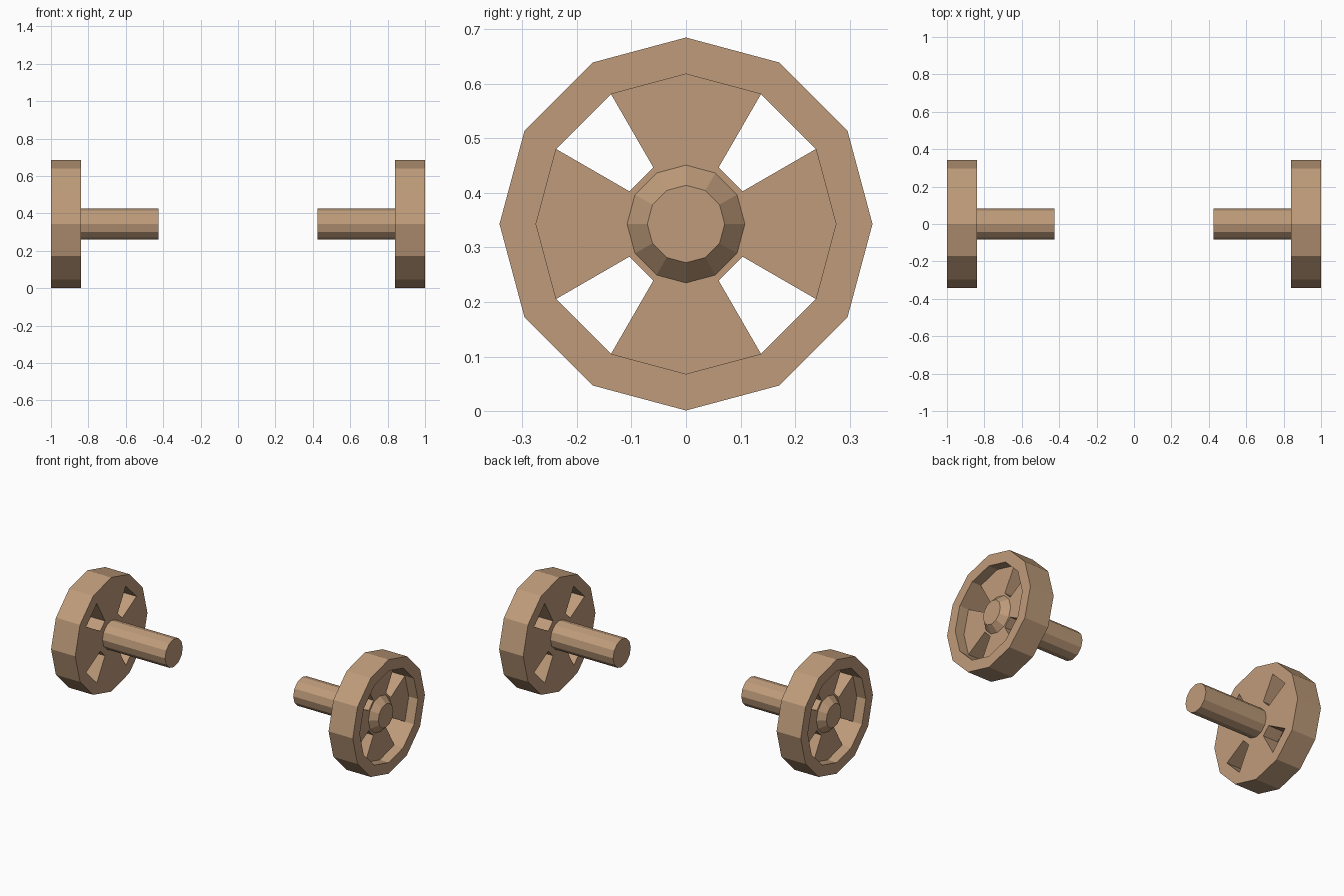
import bpy, bmesh, math

if "Cube" in bpy.data.objects:
    bpy.data.objects.remove(bpy.data.objects["Cube"])

SIDES = 12
CENTRE_Z = 0.343

wood = bpy.data.materials.new("tan_wood")
wood.diffuse_color = (0.52, 0.33, 0.195, 1.0)
wood.use_nodes = True
wood.node_tree.nodes["Principled BSDF"].inputs["Base Color"].default_value = wood.diffuse_color


def ring(bm, x, r):
    """A 12-sided ring of vertices around the x axis, one corner straight up."""
    return [bm.verts.new((x, r * math.sin(a), CENTRE_Z + r * math.cos(a)))
            for a in (i * math.tau / SIDES for i in range(SIDES))]


def strip(bm, a, b, segments=range(SIDES)):
    """Quads joining two rings over the chosen segments."""
    for i in segments:
        j = (i + 1) % SIDES
        bm.faces.new((a[i], a[j], b[j], b[i]))


def finish(bm, name):
    bmesh.ops.recalc_face_normals(bm, faces=bm.faces)
    mesh = bpy.data.meshes.new(name)
    bm.to_mesh(mesh)
    bm.free()
    mesh.materials.append(wood)
    bpy.context.collection.objects.link(bpy.data.objects.new(name, mesh))


def turned(name, side, profile):
    """Capped solid turned around the x axis from (x, radius) points."""
    bm = bmesh.new()
    rings = [ring(bm, side * x, r) for x, r in profile]
    for a, b in zip(rings, rings[1:]):
        strip(bm, a, b)
    bm.faces.new(rings[0])
    bm.faces.new(rings[-1])
    finish(bm, name)


def wheel(name, side, back=0.84, web=0.94, front=1.0):
    """Rim with a recessed web, pierced by four windows between the spokes."""
    bm = bmesh.new()
    spokes = [i for i in range(SIDES) if i % 3 != 1]
    windows = [i for i in range(SIDES) if i % 3 == 1]
    back_in, back_mid, back_out = [ring(bm, side * back, r) for r in (0.12, 0.275, 0.342)]
    web_in, web_mid = [ring(bm, side * web, r) for r in (0.12, 0.275)]
    front_mid, front_out = [ring(bm, side * front, r) for r in (0.275, 0.342)]
    # Rim
    strip(bm, back_mid, back_out)
    strip(bm, back_out, front_out)
    strip(bm, front_out, front_mid)
    strip(bm, front_mid, web_mid)
    # Centre and spokes
    bm.faces.new(back_in)
    bm.faces.new(web_in)
    strip(bm, back_in, back_mid, spokes)
    strip(bm, web_in, web_mid, spokes)
    # Window walls
    strip(bm, back_in, web_in, windows)
    strip(bm, back_mid, web_mid, windows)
    for i in windows:
        for k in (i, (i + 1) % SIDES):
            bm.faces.new((back_in[k], back_mid[k], web_mid[k], web_in[k]))
    finish(bm, name)


for label, side in (("left", -1), ("right", 1)):
    wheel(label + "_wheel", side)
    turned(label + "_axle", side, [(0.425, 0.084), (0.88, 0.084)])
    turned(label + "_hub_cap", side, [(0.90, 0.108), (0.94, 0.108), (0.98, 0.071)])
